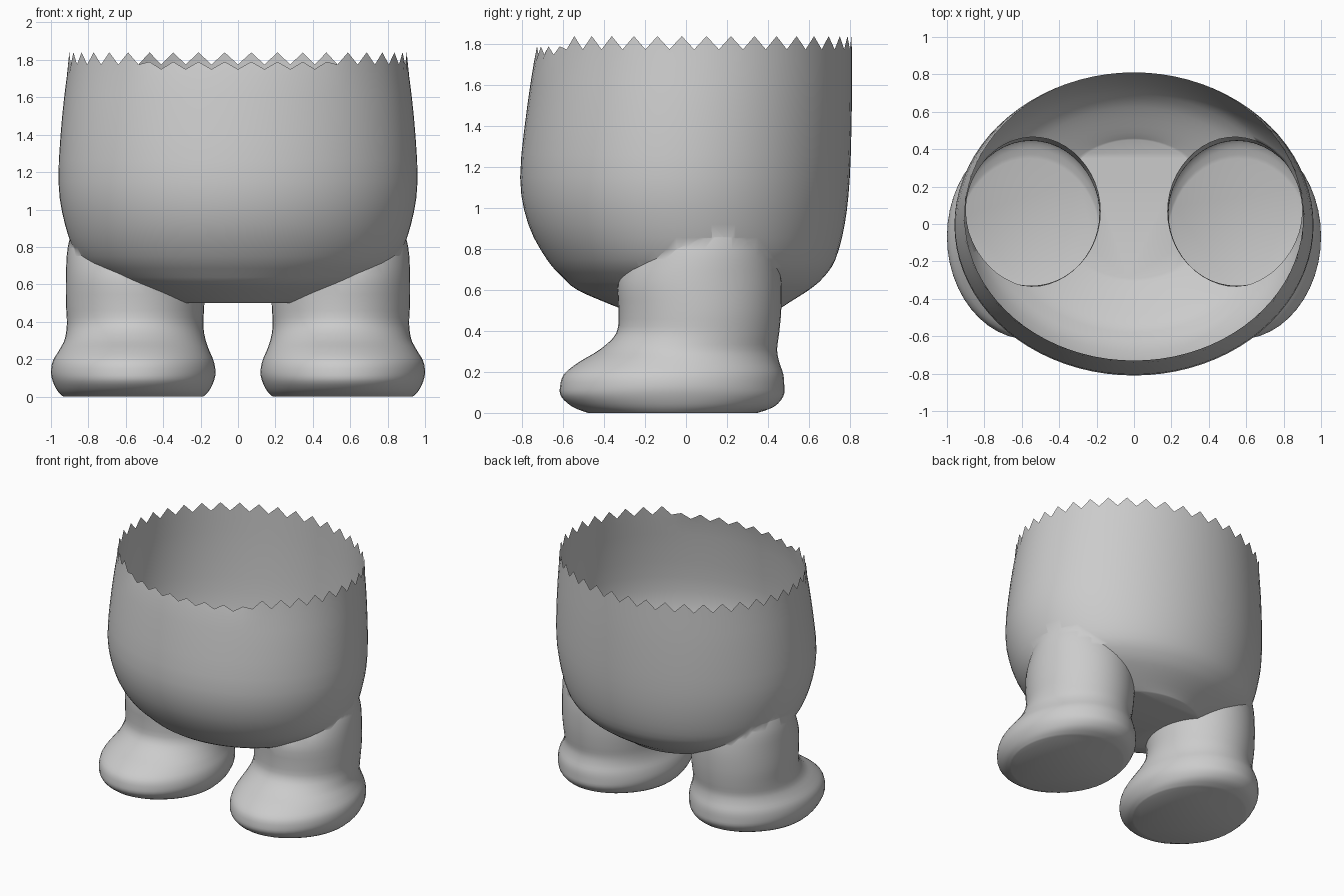
import bpy, bmesh, math
from mathutils import Vector

if "Cube" in bpy.data.objects:
    bpy.data.objects.remove(bpy.data.objects["Cube"])


def resample(rows, steps):
    """Catmull-Rom smoothing of a short profile table."""
    pts = [Vector(r) for r in rows]
    out = []
    for i in range(len(pts) - 1):
        a, b, c, d = pts[max(i - 1, 0)], pts[i], pts[i + 1], pts[min(i + 2, len(pts) - 1)]
        for s in range(steps):
            t = s / steps
            out.append(0.5 * (2 * b + (c - a) * t + (2 * a - 5 * b + 4 * c - d) * t * t
                              + (3 * b - a - 3 * c + d) * t ** 3))
    return out + [pts[-1]]


def loft(name, rows, cx, segs, steps=3):
    """Closed solid through ellipses: z, x offset, x radius, front y, back y."""
    bm = bmesh.new()
    rings = []
    for z, off, rx, y0, y1 in resample([Vector(r) for r in rows], steps):
        x = cx + math.copysign(off, cx)
        cy, ry = (y0 + y1) / 2, (y1 - y0) / 2
        rings.append([bm.verts.new((x + rx * math.cos(k * math.tau / segs),
                                    cy + ry * math.sin(k * math.tau / segs), z))
                      for k in range(segs)])
    for lo, hi in zip(rings, rings[1:]):
        for k in range(segs):
            j = (k + 1) % segs
            bm.faces.new((lo[k], lo[j], hi[j], hi[k]))
    bm.faces.new(rings[0][::-1])
    bm.faces.new(rings[-1])
    mesh = bpy.data.meshes.new(name)
    bm.to_mesh(mesh)
    bm.free()
    obj = bpy.data.objects.new(name, mesh)
    bpy.context.collection.objects.link(obj)
    return obj


# Round belly, closed at the top for the union
SEGS = 80
body = loft("body_shell", [
    (0.50, 0, 0.42, -0.29, 0.45), (0.53, 0, 0.52, -0.37, 0.49),
    (0.60, 0, 0.67, -0.53, 0.60), (0.66, 0, 0.77, -0.60, 0.67),
    (0.75, 0, 0.86, -0.68, 0.73), (0.92, 0, 0.925, -0.77, 0.775),
    (1.15, 0, 0.96, -0.81, 0.80), (1.50, 0, 0.94, -0.775, 0.81),
    (1.79, 0, 0.905, -0.73, 0.81)], 0, SEGS)

# Stubby legs with wide feet, merged into the belly
for side in (-1, 1):
    leg = loft("leg", [
        (0.00, 0.01, 0.375, -0.48, 0.35), (0.03, 0.01, 0.405, -0.555, 0.43),
        (0.08, 0.01, 0.43, -0.61, 0.475), (0.13, 0.01, 0.44, -0.615, 0.48),
        (0.19, 0.01, 0.43, -0.595, 0.475), (0.25, 0.005, 0.40, -0.52, 0.455),
        (0.31, 0, 0.375, -0.42, 0.445), (0.39, 0, 0.365, -0.34, 0.455),
        (0.50, 0, 0.37, -0.33, 0.465), (0.65, 0, 0.37, -0.33, 0.465),
        (0.80, 0, 0.36, -0.26, 0.44), (0.95, 0, 0.32, -0.17, 0.38)], side * 0.55, 48)
    mod = body.modifiers.new("join_leg", "BOOLEAN")
    mod.operation, mod.solver, mod.object = "UNION", "EXACT", leg
    bpy.context.view_layer.objects.active = body
    bpy.ops.object.modifier_apply(modifier=mod.name)
    bpy.data.objects.remove(leg)

# Open the top and break the rim into jagged teeth, lower at the front
bm = bmesh.new()
bm.from_mesh(body.data)
caps = [f for f in bm.faces if f.calc_center_median().z > 1.785 and abs(f.normal.z) > 0.9]
bmesh.ops.delete(bm, geom=caps, context="FACES_ONLY")
for v in bm.verts:
    if v.co.z > 1.785:
        k = round(math.atan2((v.co.y - 0.04) / 0.77, v.co.x / 0.905) / math.tau * SEGS)
        low_front = v.co.y < -0.6
        if k % 2:
            v.co.z = 1.79 if low_front else 1.84
        else:
            v.co.z = 1.75 if low_front else 1.775
bm.to_mesh(body.data)
bm.free()

# Smooth shading with a crisp sole edge
bpy.ops.object.select_all(action="DESELECT")
body.select_set(True)
bpy.context.view_layer.objects.active = body
bpy.ops.object.shade_smooth_by_angle(angle=math.radians(50))
